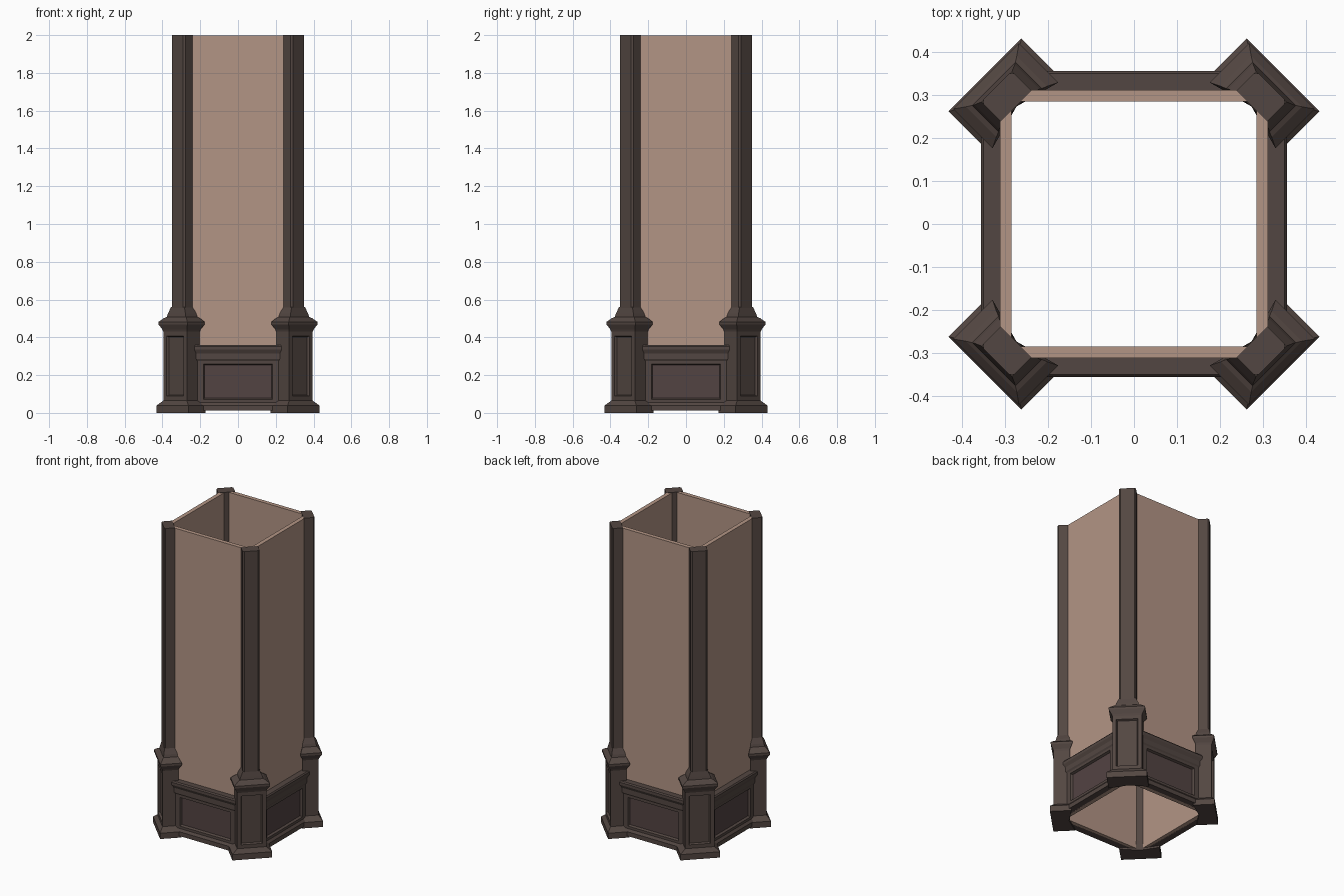
import bpy, bmesh, math

if "Cube" in bpy.data.objects:
    bpy.data.objects.remove(bpy.data.objects["Cube"])


def material(name, rgb):
    m = bpy.data.materials.new(name)
    m.diffuse_color = (*rgb, 1)
    m.use_nodes = True
    m.node_tree.nodes["Principled BSDF"].inputs["Base Color"].default_value = m.diffuse_color
    return m


WALL = material("pale tan plaster", (0.45, 0.30, 0.235))
TRIM = material("dark brown wood", (0.086, 0.062, 0.054))
PANEL = material("plum brown wood", (0.086, 0.056, 0.055))


def loft(rings):
    """Closed solid through a list of rings of (x, y, z) points."""
    bm = bmesh.new()
    vs = [[bm.verts.new(p) for p in r] for r in rings]
    n = len(vs[0])
    for a, b in zip(vs, vs[1:]):
        for i in range(n):
            j = (i + 1) % n
            bm.faces.new((a[i], a[j], b[j], b[i]))
    bm.faces.new(vs[0][::-1])
    bm.faces.new(vs[-1])
    bmesh.ops.recalc_face_normals(bm, faces=bm.faces)
    return bm


def recess(bm, axis, zmin, margin, bevel, depth, mat_index=0):
    """Sink a framed panel into the large face that looks along +axis."""
    bm.normal_update()
    face = max((f for f in bm.faces if f.normal[axis] > 0.99
                and f.calc_center_median().z > zmin), key=lambda f: f.calc_area())
    bmesh.ops.inset_region(bm, faces=[face], thickness=margin)
    bmesh.ops.inset_region(bm, faces=[face], thickness=bevel, depth=-depth)
    face.material_index = mat_index


def finish(bm, name, angle, mats):
    """Place four copies of the part around the vertical axis."""
    me = bpy.data.meshes.new(name)
    bm.to_mesh(me)
    bm.free()
    for m in mats:
        me.materials.append(m)
    for k in range(4):
        ob = bpy.data.objects.new(f"{name}_{k + 1}", me)
        ob.rotation_euler.z = math.radians(angle + 90 * k)
        bpy.context.collection.objects.link(ob)


# Walls: four thin panels, butted at the corners, open at top and bottom
box = [(0.285, -0.312), (0.312, -0.312), (0.312, 0.285), (0.285, 0.285)]
finish(loft([[(x, y, z) for x, y in box] for z in (0.012, 1.998)]),
       "wall", 0, [WALL])

# Base rails: moulded profile (distance out, height) run along each wall
profile = [(0.305, 0.012), (0.352, 0.012), (0.352, 0.04), (0.340, 0.055),
           (0.340, 0.275), (0.346, 0.285), (0.346, 0.315), (0.356, 0.335),
           (0.356, 0.352), (0.350, 0.36), (0.305, 0.36)]
rail = loft([[(x, y, z) for x, z in profile] for y in (-0.24, 0.24)])
# sunken panel in the middle of each rail
rail.normal_update()
front = max((f for f in rail.faces if f.normal.x > 0.99), key=lambda f: f.calc_area())
side_edges = [e for e in front.edges if abs(e.verts[0].co.y - e.verts[1].co.y) > 0.1]
cut = bmesh.ops.subdivide_edges(rail, edges=side_edges, cuts=2)
for v in {v for e in side_edges for v in e.verts} | {
        g for g in cut["geom_inner"] if isinstance(g, bmesh.types.BMVert)}:
    if 0.01 < abs(v.co.y) < 0.2:
        v.co.y = math.copysign(0.2, v.co.y)
recess(rail, 0, 0.1, 0.023, 0.009, 0.014, 1)
finish(rail, "base_rail", 0, [TRIM, PANEL])


# Corner pedestals: stacked sections (height, half width, outer, inner)
def section(z, t, out, inn):
    return [(out, -t, z), (out, t, z), (inn, t, z), (0.387, 0, z), (inn, -t, z)]


pedestal = loft([section(*s) for s in (
    (0.0, 0.120, 0.491, 0.362), (0.038, 0.120, 0.491, 0.362),
    (0.065, 0.088, 0.471, 0.375), (0.43, 0.088, 0.471, 0.375),
    (0.442, 0.092, 0.475, 0.372), (0.468, 0.108, 0.487, 0.358),
    (0.482, 0.108, 0.487, 0.358), (0.502, 0.084, 0.470, 0.370),
    (0.508, 0.071, 0.462, 0.375), (0.525, 0.066, 0.459, 0.378),
    (0.56, 0.05, 0.452, 0.385))])
recess(pedestal, 0, 0.1, 0.033, 0.008, 0.012)
finish(pedestal, "corner_pedestal", 45, [TRIM])

# Corner columns: slim posts with chamfered outer edges
post = [(0.445, -0.051), (0.453, -0.042), (0.453, 0.042), (0.445, 0.051),
        (0.388, 0.051), (0.388, -0.051)]
finish(loft([[(x, y, z) for x, y in post] for z in (0.54, 2.0)]),
       "corner_column", 45, [TRIM])
